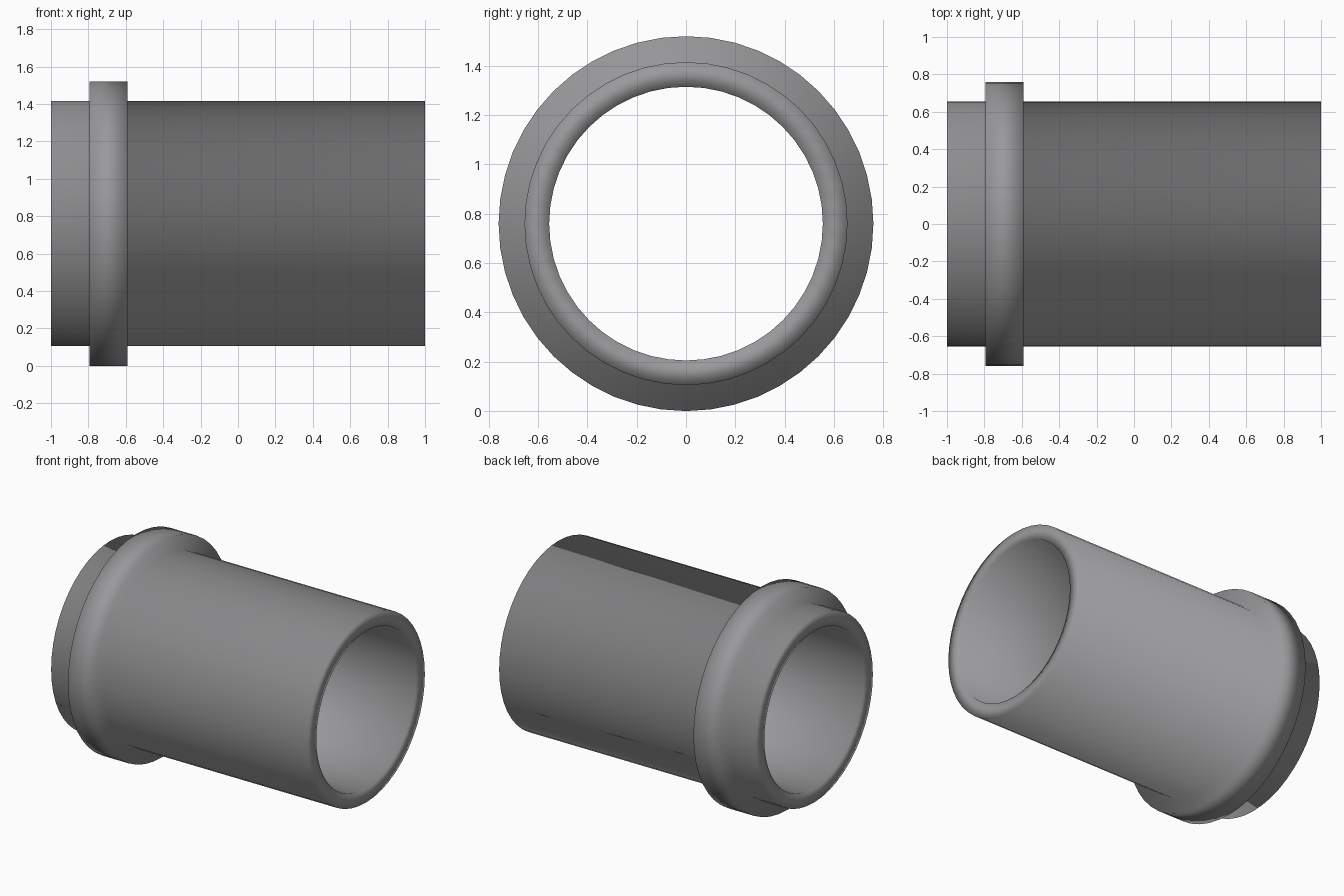
import bpy, bmesh, math

if "Cube" in bpy.data.objects:
    bpy.data.objects.remove(bpy.data.objects["Cube"])

SEGMENTS = 48
CENTRE_Z = 0.76

grey = bpy.data.materials.new("mid grey")
grey.diffuse_color = (0.32, 0.32, 0.33, 1)
grey.use_nodes = True
grey.node_tree.nodes["Principled BSDF"].inputs["Base Color"].default_value = grey.diffuse_color

# Closed wall section as (x, radius): outer wall with collar, then the bore
PROFILE = [(-1, 0.655), (-0.795, 0.655), (-0.795, 0.76), (-0.59, 0.76),
           (-0.59, 0.655), (1, 0.655), (1, 0.555), (-1, 0.555)]


def lathe(name, profile, material):
    """Revolve a closed profile around the x direction."""
    bm = bmesh.new()
    rings = []
    for i in range(SEGMENTS):
        a = 2 * math.pi * i / SEGMENTS
        rings.append([bm.verts.new((x, r * math.cos(a), CENTRE_Z + r * math.sin(a)))
                      for x, r in profile])
    for i in range(SEGMENTS):
        a, b = rings[i], rings[(i + 1) % SEGMENTS]
        for j in range(len(profile)):
            k = (j + 1) % len(profile)
            bm.faces.new((a[j], a[k], b[k], b[j])).smooth = True
    bmesh.ops.recalc_face_normals(bm, faces=bm.faces)
    mesh = bpy.data.meshes.new(name)
    bm.to_mesh(mesh)
    bm.free()
    mesh.materials.append(material)
    obj = bpy.data.objects.new(name, mesh)
    bpy.context.collection.objects.link(obj)
    return obj


# Hollow sleeve with a raised collar near its left end
lathe("collared_sleeve", PROFILE, grey)
